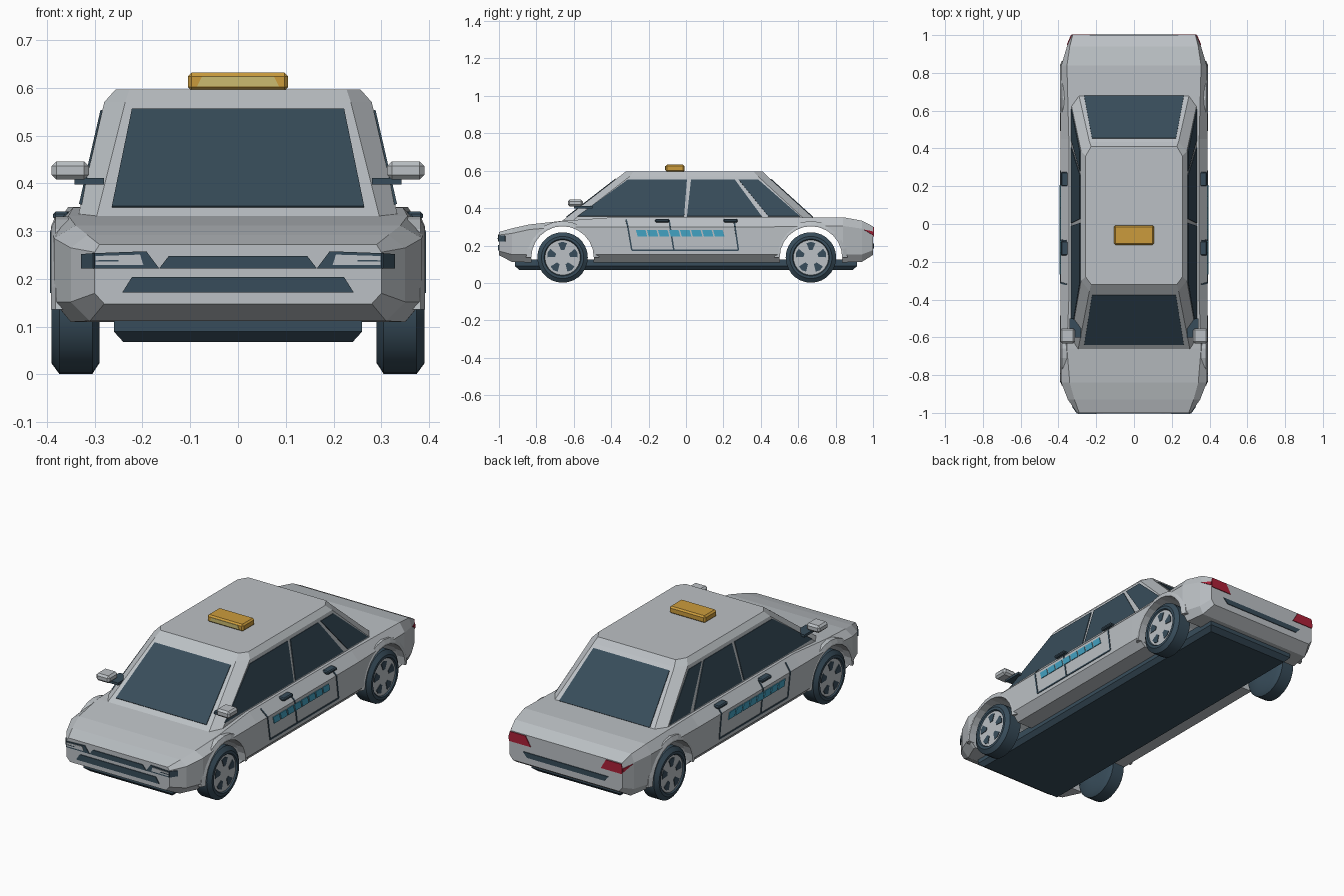
import bpy, bmesh, math
from mathutils import Vector

cube = bpy.data.objects.get("Cube")
if cube:
    bpy.data.objects.remove(cube, do_unlink=True)


def material(name, rgb):
    m = bpy.data.materials.new(name)
    m.use_nodes = True
    m.diffuse_color = (*rgb, 1)
    m.node_tree.nodes["Principled BSDF"].inputs["Base Color"].default_value = (*rgb, 1)
    return m


GREY = material("silver_grey", (.50, .53, .555))
DARK = material("dark_slate", (.039, .073, .103))
AMBER = material("amber", (.60, .33, .045))
PALE = material("pale_yellow", (.60, .50, .16))
RED = material("lamp_red", (.42, .015, .04))
BLUE = material("stripe_blue", (.055, .36, .54))


def finish(bm, name, *mats):
    bmesh.ops.recalc_face_normals(bm, faces=bm.faces)
    me = bpy.data.meshes.new(name)
    bm.to_mesh(me)
    bm.free()
    for m in mats:
        me.materials.append(m)
    ob = bpy.data.objects.new(name, me)
    bpy.context.collection.objects.link(ob)
    return ob


def loft(name, rings, mat, closed=False):
    """Skin equal-length rings of points, capping the ends unless closed."""
    bm = bmesh.new()
    vs = [[bm.verts.new(p) for p in r] for r in rings]
    n = len(vs[0])
    pairs = list(zip(vs, vs[1:])) + ([(vs[-1], vs[0])] if closed else [])
    for a, b in pairs:
        for i in range(n):
            j = (i + 1) % n
            bm.faces.new((a[i], a[j], b[j], b[i]))
    if not closed:
        bm.faces.new(vs[0])
        bm.faces.new(vs[-1])
    return finish(bm, name, mat)


def plate(name, pts, mat, half=.004):
    """Thin slab centred on the polygon."""
    pts = [Vector(p) for p in pts]
    n = (pts[1] - pts[0]).cross(pts[2] - pts[0]).normalized() * half
    return loft(name, [[p - n for p in pts], [p + n for p in pts]], mat)


def box(name, lo, hi, mat, bevel=0):
    bm = bmesh.new()
    bmesh.ops.create_cube(bm, size=1)
    for v in bm.verts:
        v.co = [(a + b) / 2 + c * (b - a) for a, b, c in zip(lo, hi, v.co)]
    if bevel:
        bmesh.ops.bevel(bm, geom=bm.edges[:], offset=bevel, segments=1, affect='EDGES')
    return finish(bm, name, mat)


def mirrored_box(name, s, lo, hi, mat, bevel=0):
    xs = sorted((s * lo[0], s * hi[0]))
    return box(name, (xs[0], *lo[1:]), (xs[1], *hi[1:]), mat, bevel)


# Lower body: y, then half section from sill to shoulder
stations = [
    (-1, (.28, .148), (.30, .17), (.30, .256), (.29, .272)),
    (-.93, (.31, .112), (.35, .152), (.35, .265), (.315, .292)),
    (-.84, (.35, .11), (.385, .152), (.385, .285), (.34, .312)),
    (-.66, (.35, .11), (.39, .152), (.39, .30), (.355, .332)),
    (-.40, (.35, .11), (.39, .152), (.39, .30), (.345, .35)),
    (.45, (.35, .11), (.39, .152), (.39, .30), (.345, .35)),
    (.84, (.35, .11), (.385, .152), (.385, .305), (.355, .351)),
    (.94, (.335, .112), (.355, .152), (.355, .29), (.34, .333)),
    (1, (.31, .15), (.33, .175), (.33, .27), (.325, .302)),
]
body = loft("lower_body", [[(x, y, z) for x, z in half] + [(-x, y, z) for x, z in half[::-1]]
                           for y, *half in stations], GREY)

# Wheel tunnels cut through the body
AXLES, HUB_Z = (-.66, .668), .136


def circle(x, y, r, n=32):
    return [(x, y + r * math.cos(t), HUB_Z + r * math.sin(t))
            for t in (2 * math.pi * i / n for i in range(n))]


bpy.context.view_layer.objects.active = body
for y in AXLES:
    cutter = loft("arch_cutter", [circle(-.6, y, .168), circle(.6, y, .168)], GREY)
    cutter.hide_render = True
    mod = body.modifiers.new("arch", 'BOOLEAN')
    mod.operation, mod.solver, mod.object = 'DIFFERENCE', 'EXACT', cutter
    bpy.ops.object.modifier_apply(modifier=mod.name)
    bpy.data.objects.remove(cutter, do_unlink=True)

# Cabin: z, side x, front x, front y, front side y, rear side y, rear y
levels = [
    (.33, .335, .296, -.665, -.61, .645, .70),
    (.57, .280, .236, -.355, -.30, .385, .435),
    (.597, .256, .227, -.32, -.28, .36, .41),
]
loft("cabin", [[(xf, yf, z), (xs, ysf, z), (xs, ysr, z), (xf, yr, z),
                (-xf, yr, z), (-xs, ysr, z), (-xs, ysf, z), (-xf, yf, z)]
               for z, xs, xf, yf, ysf, ysr, yr in levels], GREY)


def cabin_at(z, column):
    a, b = levels[0], levels[1]
    return a[column] + (b[column] - a[column]) * (z - a[0]) / (b[0] - a[0])


# Windscreens and side windows
for name, col in (("windscreen", 3), ("rear_window", 6)):
    plate(name, [(x, cabin_at(z, col), z) for x, z in
                 ((-.264, .35), (.264, .35), (.222, .554), (-.222, .554))], DARK)
panes = {"front_window": (-.58, -.01, .005, -.31),
         "rear_door_window": (.005, .405, .26, .027),
         "quarter_window": (.44, .61, .385, .28)}

# Floor pan
loft("floor_pan", [[(x, -y, z), (x, y, z), (-x, y, z), (-x, -y, z)]
                   for x, y, z in ((.24, .89, .068), (.26, .915, .09), (.26, .915, .125))], DARK)


def side_point(s, y, z):
    return (s * (.39 if z <= .3 else .39 - .9 * (z - .3)), y, z)


def seam(name, s, path, w=.004):
    for (ya, za), (yb, zb) in zip(path, path[1:]):
        d = Vector((yb - ya, zb - za)).normalized() * w
        plate(name, [side_point(s, *p) for p in
                     ((ya - d.y, za + d.x), (yb - d.y, zb + d.x),
                      (yb + d.y, zb - d.x), (ya + d.y, za - d.x))], DARK, .003)


def wheel(name, s, y):
    """Lathed tyre with a pale rim face and five dark openings."""
    profile = ((.29, .05), (.29, .112), (.305, .135), (.374, .135),
               (.39, .113), (.39, .099), (.383, .094), (.383, .02))
    ob = loft(name, [circle(s * x, y, r, 28) for x, r in profile], DARK)
    ob.data.materials.append(GREY)
    for p in ob.data.polygons:
        flat = all(abs(ob.data.vertices[v].co.x) < .3831 for v in p.vertices)
        if flat and s * p.normal.x > .9:
            p.material_index = 1
    bpy.ops.object.select_all(action='DESELECT')
    ob.select_set(True)
    bpy.context.view_layer.objects.active = ob
    bpy.ops.object.shade_smooth_by_angle(angle=math.radians(35))
    for k in range(5):
        t0 = math.pi / 2 + k * math.tau / 5
        plate("rim_opening", [(s * .383, y + r * math.cos(t0 + a), HUB_Z + r * math.sin(t0 + a))
                              for r, a in ((.04, -.22), (.08, -.30), (.084, 0), (.08, .30), (.04, .22))],
              DARK, .003)


for s, side in ((1, "left"), (-1, "right")):
    for name, (b0, b1, t1, t0) in panes.items():
        plate(f"{side}_{name}", [(s * cabin_at(z, 1), y, z) for y, z in
                                 ((b0, .356), (b1, .356), (t1, .553), (t0, .553))], DARK)

    # Wheels and arch lips
    for y, end in zip(AXLES, ("front", "rear")):
        wheel(f"{side}_{end}_wheel", s, y)
        arc = [math.pi * (i / 12) for i in range(13)]
        loft("arch_lip", [[(s * x, y + r * math.cos(t), HUB_Z + r * math.sin(t))
                           for x, r in ((.35, .167), (.391, .167), (.391, .175), (.382, .195), (.35, .195))]
                          for t in arc], GREY)

    # Doors, handles and the slanted stripe blocks
    seam("door_seam", s, [(-.32, .338), (-.311, .30), (-.29, .175), (.28, .175), (.262, .30), (.257, .335)])
    seam("door_divider", s, [(-.09, .335), (-.085, .30), (-.065, .175)])
    for y in (-.128, .238):
        mirrored_box("door_handle", s, (.345, y - .038, .324), (.387, y + .038, .341), DARK, .005)
    for i in range(8):
        y = -.268 + i * .059
        plate("stripe_block", [side_point(s, *p) for p in
                               ((y + .010, .247), (y + .061, .247), (y + .051, .283), (y, .283))], BLUE)

    # Mirrors
    mirrored_box("mirror", s, (.312, -.632, .408), (.39, -.552, .446), GREY, .01)
    mirrored_box("mirror_stalk", s, (.28, -.60, .398), (.342, -.50, .411), DARK)

    # Headlights wrap the front corner
    plate("headlight_frame", [(s * x, -1, z) for x, z in
                              ((.165, .222), (.30, .222), (.30, .254), (.192, .258))], DARK)
    plate("headlight_corner", [(s * x, y, z) for x, y, z in
                               ((.30, -1, .222), (.325, -.965, .222), (.325, -.965, .252), (.30, -1, .254))], DARK)
    plate("headlight_lens", [(s * x, -1.002, z) for x, z in
                             ((.198, .229), (.298, .229), (.298, .248), (.205, .251))], GREY)
    plate("headlight_divider", [(s * x, -1.004, z) for x, z in
                                ((.25, .236), (.298, .236), (.298, .239), (.25, .240))], DARK, .003)

    # Tail lights with a small side return
    plate("tail_light", [(s * x, 1, z) for x, z in
                         ((.205, .247), (.33, .247), (.33, .272), (.326, .298), (.235, .298))], RED)
    plate("tail_light_side", [(s * x, y, z) for x, y, z in
                              ((.33, 1, .255), (.33, 1, .275), (.352, .948, .286))], RED)

# Grilles and rear strip
for name, y, zt, zb, xt, xb in (("upper_grille", -1, .248, .222, .145, .165),
                                ("lower_grille", -1, .204, .172, .222, .242),
                                ("rear_strip", 1, .212, .185, .25, .225)):
    plate(name, [(-xb, y, zb), (xb, y, zb), (xt, y, zt), (-xt, y, zt)], DARK)

# Roof sign
box("roof_sign", (-.105, -.11, .594), (.105, -.007, .632), AMBER, .008)
plate("roof_sign_panel", [(-.086, -.11, .603), (.086, -.11, .603), (.075, -.11, .624), (-.075, -.11, .624)],
      PALE, .002)
